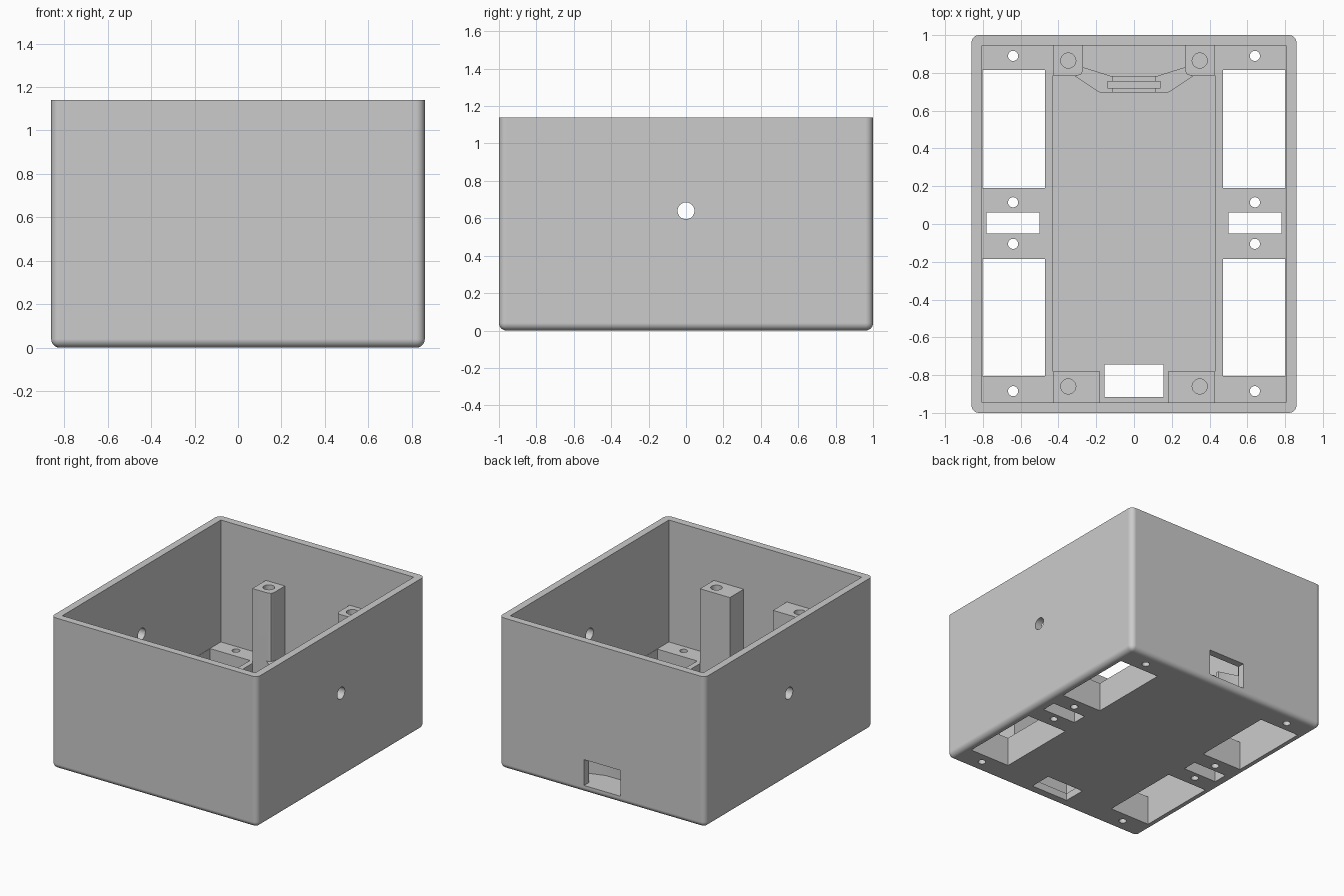
import bpy, bmesh, math

if "Cube" in bpy.data.objects:
    bpy.data.objects.remove(bpy.data.objects["Cube"])

grey = bpy.data.materials.new("plain_grey")
grey.diffuse_color = (0.6, 0.6, 0.6, 1)
grey.use_nodes = True
grey.node_tree.nodes["Principled BSDF"].inputs["Base Color"].default_value = grey.diffuse_color


def finish(name, bm):
    bmesh.ops.recalc_face_normals(bm, faces=bm.faces)
    mesh = bpy.data.meshes.new(name)
    bm.to_mesh(mesh)
    bm.free()
    mesh.materials.append(grey)
    ob = bpy.data.objects.new(name, mesh)
    bpy.context.collection.objects.link(ob)
    return ob


def prism(name, pts, z0, z1):
    """Extrude a plan outline from z0 to z1."""
    bm = bmesh.new()
    face = bm.faces.new([bm.verts.new((x, y, z0)) for x, y in pts])
    ext = bmesh.ops.extrude_face_region(bm, geom=[face])["geom"]
    for v in ext:
        if isinstance(v, bmesh.types.BMVert):
            v.co.z = z1
    return finish(name, bm)


def box(name, x0, x1, y0, y1, z0, z1):
    return prism(name, [(x0, y0), (x1, y0), (x1, y1), (x0, y1)], z0, z1)


def rod(name, x, y, r, z0, z1, sides=32):
    a = [2 * math.pi * i / sides for i in range(sides)]
    return prism(name, [(x + r * math.cos(t), y + r * math.sin(t)) for t in a], z0, z1)


def combine(target, other, op):
    other.hide_render = True
    m = target.modifiers.new(op, 'BOOLEAN')
    m.operation, m.solver, m.object = op, 'EXACT', other
    bpy.context.view_layer.objects.active = target
    bpy.ops.object.modifier_apply(modifier=m.name)
    bpy.data.objects.remove(other, do_unlink=True)


def add(ob):
    combine(body, ob, 'UNION')


def cut(ob):
    combine(body, ob, 'DIFFERENCE')


# outer block: vertical and bottom edges rounded, rim left sharp
H, FLOOR, LEDGE, POST = 1.14, 0.055, 0.22, 0.785
body = box("enclosure_box", -0.86, 0.86, -1, 1, 0, H)
bm = bmesh.new()
bm.from_mesh(body.data)
edges = [e for e in bm.edges if min(v.co.z for v in e.verts) < 0.01]
bmesh.ops.bevel(bm, geom=edges, offset=0.04, segments=6, profile=0.5, affect='EDGES')
bm.to_mesh(body.data)
bm.free()
cut(box("cavity", -0.805, 0.805, -0.945, 0.945, FLOOR, H + 0.2))

# raised side ledges, back posts (one rounded corner) and front posts
for s in (-1, 1):
    add(box("side_ledge", s * 0.43, s * 0.83, -0.97, 0.97, 0.02, LEDGE))
    back = [(0.43, 0.97), (0.27, 0.97), (0.27, 0.815), (0.279, 0.794), (0.30, 0.785), (0.43, 0.785)]
    add(prism("back_post", [(s * x, y) for x, y in back], 0.02, POST))
    add(box("front_post", s * 0.18, s * 0.43, -0.97, -0.78, 0.02, POST))

# angled connector holder behind the back opening, with a board slot
holder = [(-0.31, 0.78), (-0.18, 0.695), (0.18, 0.695), (0.31, 0.78),
          (0.29, 0.83), (0.27, 0.83), (0.12, 0.783), (-0.12, 0.783), (-0.27, 0.83), (-0.29, 0.83)]
add(prism("connector_holder", holder, 0.02, 0.27))
cut(box("holder_notch", -0.11, 0.11, 0.65, 0.82, 0.19, 0.4))
cut(box("holder_slot", -0.14, 0.14, 0.72, 0.755, 0.12, 0.4))

# openings through the ledges, screw holes and post holes
for s in (-1, 1):
    for y0, y1 in ((0.19, 0.815), (-0.805, -0.185)):
        cut(box("large_opening", s * 0.47, s * 0.803, y0, y1, -0.1, 0.5))
    cut(box("small_slot", s * 0.50, s * 0.78, -0.05, 0.06, -0.1, 0.5))
    for y in (0.89, 0.115, -0.105, -0.885):
        cut(rod("screw_hole", s * 0.64, y, 0.027, -0.1, 0.5, 24))
    for y in (0.865, -0.86):
        cut(rod("post_hole", s * 0.348, y, 0.04, 0.48, 1.0))

# floor and back wall openings
cut(box("floor_opening", -0.155, 0.155, -0.915, -0.745, -0.1, 0.3))
cut(box("back_opening", -0.155, 0.15, 0.90, 1.1, FLOOR, 0.25))

# round hole through both side walls
cross = rod("side_hole", 0, 0, 0.045, -1, 1)
for v in cross.data.vertices:
    x, y, z = v.co
    v.co = (z, x, y + 0.64)
cut(cross)

# smooth the rounded edges, keep flat faces flat
bpy.ops.object.select_all(action='DESELECT')
body.select_set(True)
bpy.context.view_layer.objects.active = body
bpy.ops.object.shade_smooth_by_angle(angle=math.radians(30))
wn = body.modifiers.new("flat_normals", 'WEIGHTED_NORMAL')
wn.keep_sharp = True
